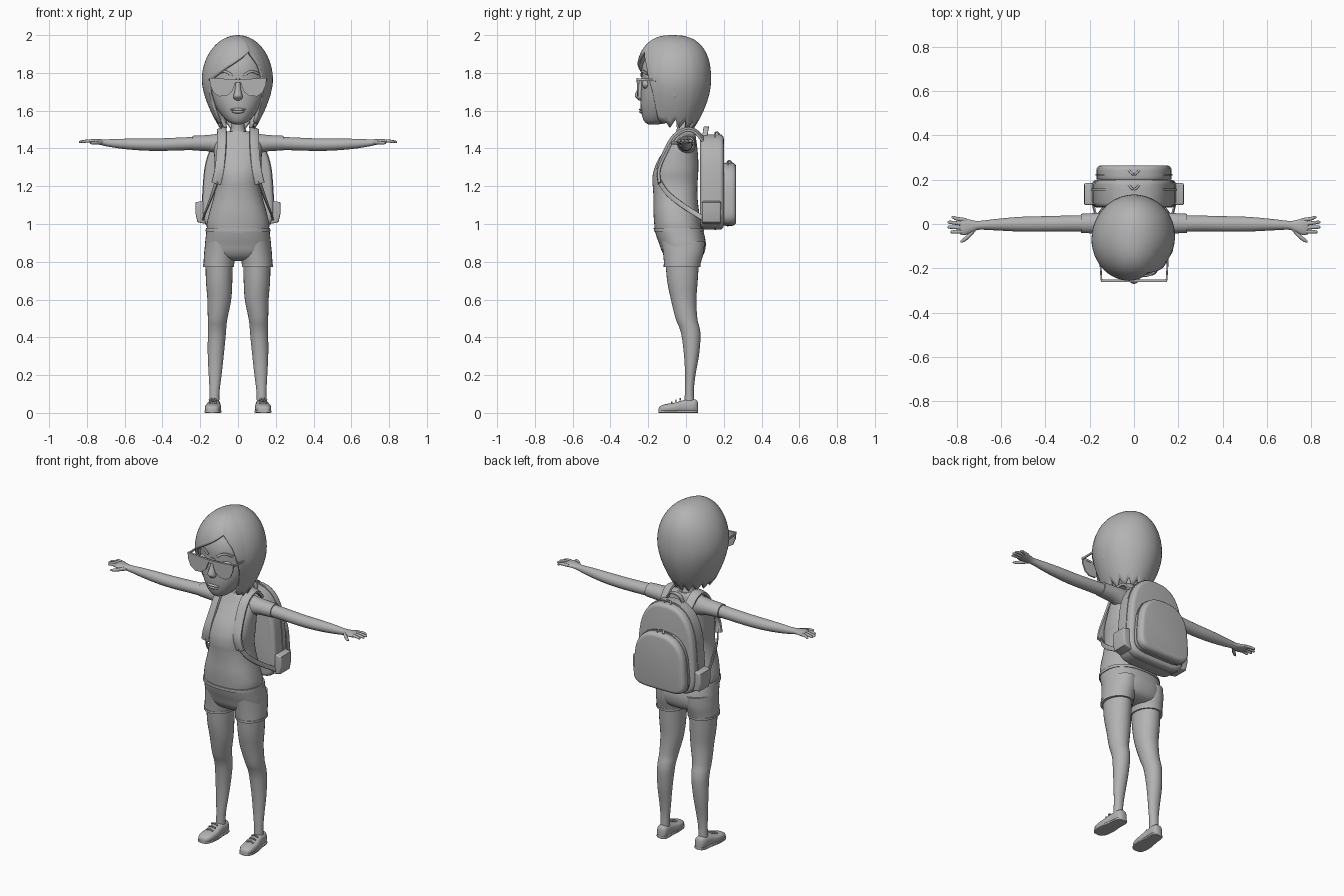
import bpy, bmesh, math
from mathutils import Vector

if "Cube" in bpy.data.objects:
    bpy.data.objects.remove(bpy.data.objects["Cube"])

grey = bpy.data.materials.new("plain_grey")
grey.diffuse_color = (0.45, 0.45, 0.45, 1)
grey.use_nodes = True
grey.node_tree.nodes["Principled BSDF"].inputs["Base Color"].default_value = grey.diffuse_color


def finish(name, bm, mirror=False, angle=40):
    bmesh.ops.recalc_face_normals(bm, faces=bm.faces)
    me = bpy.data.meshes.new(name)
    bm.to_mesh(me)
    bm.free()
    me.materials.append(grey)
    ob = bpy.data.objects.new(name, me)
    bpy.context.collection.objects.link(ob)
    bpy.ops.object.select_all(action='DESELECT')
    ob.select_set(True)
    bpy.context.view_layer.objects.active = ob
    bpy.ops.object.shade_smooth_by_angle(angle=math.radians(angle))
    if mirror:
        ob.modifiers.new("mirror", 'MIRROR')
    return ob


def spline(rows, steps=4):
    """Smooth curve through rows of numbers."""
    out = []
    for i in range(len(rows) - 1):
        a, b, c, d = rows[max(i - 1, 0)], rows[i], rows[i + 1], rows[min(i + 2, len(rows) - 1)]
        for k in range(steps):
            t = k / steps
            out.append([0.5 * (2 * q + (r - p) * t + (2 * p - 5 * q + 4 * r - s) * t * t
                               + (3 * q - p - 3 * r + s) * t ** 3) for p, q, r, s in zip(a, b, c, d)])
    return out + [list(rows[-1])]


def skin(name, rings, n=28, p=2.0, **kw):
    """Skin closed rings given as (centre, half axis u, half axis v)."""
    bm = bmesh.new()
    loops = []
    for c, u, v in rings:
        loop = []
        for i in range(n):
            a = 2 * math.pi * i / n
            cs, sn = math.cos(a), math.sin(a)
            loop.append(bm.verts.new(c + u * math.copysign(abs(cs) ** (2 / p), cs)
                                     + v * math.copysign(abs(sn) ** (2 / p), sn)))
        loops.append(loop)
    for a, b in zip(loops, loops[1:]):
        for i in range(n):
            bm.faces.new((a[i], a[(i + 1) % n], b[(i + 1) % n], b[i]))
    bm.faces.new(loops[0])
    bm.faces.new(loops[-1])
    return finish(name, bm, **kw)


def upright(name, rows, **kw):
    """Rows: z, centre x, half width, front y, back y."""
    skin(name, [(Vector((x, (f + b) / 2, z)), Vector((w, 0, 0)), Vector((0, (b - f) / 2, 0)))
                for z, x, w, f, b in spline(rows)], **kw)


def sideways(name, rows, **kw):
    """Rows: x, centre y, centre z, half depth, half height."""
    skin(name, [(Vector((x, y, z)), Vector((0, a, 0)), Vector((0, 0, b)))
                for x, y, z, a, b in spline(rows)], **kw)


def ribbon(name, pts, width, thick, axis, n=12, p=4, **kw):
    """Sweep a flat band; axis(point) gives the direction of its thickness."""
    pts = [Vector(q) for q in spline(pts)]
    rings = []
    for i, q in enumerate(pts):
        t = (pts[min(i + 1, len(pts) - 1)] - pts[max(i - 1, 0)]).normalized()
        w = t.cross(axis(q)).normalized()
        rings.append((q, w * width, w.cross(t) * thick))
    skin(name, rings, n=n, p=p, **kw)


def slab(name, outline, y0, y1, bevel=0.0, **kw):
    """Extrude an x-z outline from y0 to y1."""
    bm = bmesh.new()
    face = bm.faces.new([bm.verts.new((x, y0, z)) for x, z in outline])
    new = bmesh.ops.extrude_face_region(bm, geom=[face])['geom']
    bmesh.ops.translate(bm, vec=(0, y1 - y0, 0), verts=[g for g in new if isinstance(g, bmesh.types.BMVert)])
    if bevel:
        edges = [e for e in bm.edges if abs(e.verts[0].co.y - e.verts[1].co.y) < 1e-5]
        bmesh.ops.bevel(bm, geom=edges, offset=bevel, segments=4, profile=0.5, affect='EDGES')
    return finish(name, bm, **kw)


def ball(name, c, r, **kw):
    bm = bmesh.new()
    bmesh.ops.create_uvsphere(bm, u_segments=20, v_segments=12, radius=1)
    for v in bm.verts:
        v.co = Vector(c) + Vector(v.co[i] * r[i] for i in range(3))
    return finish(name, bm, **kw)


# Torso, neck and shorts
upright("shirt", [(.955, 0, .163, -.163, .088), (1.0, 0, .165, -.168, .08), (1.06, 0, .152, -.172, .07),
                  (1.13, 0, .132, -.172, .062), (1.19, 0, .119, -.175, .06), (1.23, 0, .118, -.178, .062),
                  (1.28, 0, .124, -.172, .065), (1.34, 0, .125, -.148, .065), (1.40, 0, .127, -.108, .06),
                  (1.44, 0, .12, -.08, .055), (1.47, 0, .095, -.062, .05), (1.49, 0, .055, -.05, .042)], n=40, p=2.3)
upright("neck", [(1.44, 0, .065, -.06, .045), (1.49, 0, .042, -.05, .035), (1.53, 0, .035, -.05, .025),
                 (1.62, 0, .038, -.06, .02)])
upright("shorts", [(.975, 0, .166, -.168, .088), (.93, 0, .171, -.155, .1), (.89, 0, .175, -.14, .105),
                   (.85, 0, .172, -.125, .098), (.82, 0, .14, -.1, .08), (.805, 0, .08, -.06, .05)], n=40, p=2.4)
upright("waistband", [(.978, 0, .17, -.171, .092), (.96, 0, .172, -.17, .096)], n=40, p=2.4)
upright("shorts_leg", [(.91, .092, .08, -.13, .1), (.85, .095, .084, -.122, .094), (.80, .1, .082, -.117, .08),
                       (.775, .103, .08, -.115, .074)], mirror=True)
upright("shorts_cuff", [(.785, .103, .083, -.118, .078), (.772, .103, .083, -.118, .077)], mirror=True)

# Legs and shoes
upright("leg", [(.82, .1, .072, -.11, .07), (.7, .1, .07, -.1, .062), (.6, .099, .063, -.08, .055),
                (.5, .108, .052, -.055, .06), (.45, .111, .049, -.035, .072), (.4, .113, .047, -.022, .077),
                (.3, .118, .042, -.01, .068), (.2, .121, .034, -.005, .05), (.12, .124, .027, -.006, .042),
                (.04, .126, .026, -.008, .044)], mirror=True)
shoe = [(-.145, .012, .022), (-.138, .028, .035), (-.11, .04, .046), (-.06, .042, .054),
        (-.01, .035, .068), (.035, .033, .072), (.056, .026, .068), (.064, .012, .05)]
for part, lift, grow in (("shoe", 1, 0), ("shoe_sole", 0, .003)):
    skin(part, [(Vector((.128 - .06 * y, y, h / 2)), Vector((w + grow, 0, 0)), Vector((0, 0, h / 2)))
                for y, w, h in [(y, w, h if lift else .014) for y, w, h in spline(shoe)]],
         p=2.6 if lift else 6, mirror=True)
for k in range(3):
    y = -.075 + .022 * k
    ribbon("shoe_lace", [(.112, y, .051 + .009 * k), (.133, y, .057 + .009 * k), (.154, y, .051 + .009 * k)],
           .004, .004, lambda q: Vector((0, 0, 1)), mirror=True)

# Sleeves, arms and hands
sideways("sleeve", [(.06, 0, 1.42, .05, .062), (.11, .002, 1.425, .05, .052), (.16, .003, 1.428, .047, .043),
                    (.24, .003, 1.428, .043, .039)], mirror=True)
sideways("arm", [(.2, .002, 1.428, .038, .035), (.3, .002, 1.424, .036, .034), (.42, 0, 1.42, .035, .033),
                 (.52, -.001, 1.421, .033, .031), (.62, -.003, 1.425, .026, .026), (.7, -.006, 1.43, .02, .018),
                 (.73, -.01, 1.434, .027, .015), (.765, -.012, 1.437, .038, .013), (.785, -.011, 1.437, .036, .009)],
         mirror=True)
for k, (y0, y1, tip) in enumerate([(.018, .03, .825), (.0, .008, .842), (-.017, -.014, .842), (-.034, -.036, .83)]):
    sideways("finger", [(.76, y0, 1.437, .009, .009), (.8, (y0 + y1) / 2, 1.439, .0085, .008),
                        (tip - .008, y1, 1.435, .007, .0065), (tip, y1, 1.434, .003, .003)], n=12, mirror=True)
sideways("thumb", [(.715, -.018, 1.432, .013, .011), (.74, -.047, 1.431, .013, .010),
                   (.768, -.071, 1.429, .010, .008), (.784, -.08, 1.428, .004, .004)], n=12, mirror=True)

# Head and face
upright("head", [(1.528, 0, .018, -.2, -.14), (1.54, 0, .05, -.218, -.09), (1.57, 0, .082, -.232, -.04),
                 (1.62, 0, .118, -.24, .02), (1.68, 0, .146, -.24, .07), (1.75, 0, .158, -.236, .095),
                 (1.82, 0, .155, -.236, .09), (1.88, 0, .135, -.215, .065), (1.93, 0, .09, -.17, .02),
                 (1.95, 0, .03, -.1, -.04)], n=36, p=2.1)
upright("nose", [(1.655, 0, .012, -.25, -.22), (1.668, 0, .024, -.264, -.22), (1.682, 0, .023, -.271, -.22),
                 (1.72, 0, .015, -.256, -.22), (1.77, 0, .012, -.244, -.22)], n=16)
ball("upper_lip", (0, -.234, 1.606), (.04, .014, .008))
ball("lower_lip", (0, -.233, 1.594), (.033, .015, .009))
ball("eye", (.07, -.212, 1.74), (.035, .022, .024), mirror=True)
ribbon("eyebrow", [(.03, -.236, 1.785), (.07, -.23, 1.808), (.11, -.203, 1.795)], .007, .005,
       lambda q: Vector((0, 1, 0)), mirror=True)
ball("ear", (.158, -.06, 1.7), (.016, .025, .04), mirror=True)

# Glasses
slab("lens", [(.012, 1.755), (.05, 1.765), (.15, 1.772), (.147, 1.735), (.13, 1.695), (.1, 1.676),
              (.06, 1.678), (.032, 1.7), (.018, 1.735)], -.26, -.252, mirror=True)
slab("glasses_bar", [(-.15, 1.774), (0, 1.764), (.15, 1.774), (.15, 1.762), (0, 1.748), (-.15, 1.762)], -.263, -.251)
ribbon("glasses_temple", [(.147, -.255, 1.764), (.152, -.17, 1.762), (.157, -.06, 1.755)], .006, .004,
       lambda q: Vector((1, 0, 0)), mirror=True)

# Hair: shell whose lower edge follows the parted fringe, side locks and ragged back
hem_line = [(-180, 1.515), (-75, 1.53), (-62, 1.535), (-57, 1.69), (-50, 1.76), (-20, 1.825), (5, 1.875),
            (24, 1.915), (40, 1.84), (50, 1.73), (58, 1.54), (70, 1.53), (180, 1.515)]


def hem(a):
    for (a0, z0), (a1, z1) in zip(hem_line, hem_line[1:]):
        if a <= a1:
            z = z0 + (z1 - z0) * (a - a0) / (a1 - a0)
            break
    return z + (.045 * abs((a / 24) % 1 - .5) * 2 - .02 if abs(a) > 72 else 0)


def hair_point(a, z):
    if z > 1.76:
        s = min((z - 1.76) / .24, 1)
        w, k = .192 * math.sqrt(1 - s * s), (1 - s ** 2.5) ** .4
        f, b = -.195 * k, .203 * k
    else:
        d = (1.76 - z) / .26
        w, f, b = .192 - .1 * d ** 1.6, -.195 + .05 * d, .203 - .095 * d ** 1.8
    r = math.radians(a)
    part = 1 - .07 * max(0, 1 - abs(a - 62) / 60) if a > 24 else 1
    c = math.cos(r)
    return (w * math.sin(r) * part, -.07 + (f * c if c > 0 else -b * c) * part, z)


bm = bmesh.new()
cols, rows = 120, 20
grid = [[bm.verts.new(hair_point(a, 2 - (2 - hem(a)) * (1 - math.cos(math.pi / 2 * j / rows))))
         for j in range(rows + 1)] for a in (-180 + 360 * i / cols for i in range(cols))]
for i in range(cols):
    g, h = grid[i], grid[(i + 1) % cols]
    for j in range(rows):
        bm.faces.new((g[j], h[j], h[j + 1], g[j + 1]))
bmesh.ops.remove_doubles(bm, verts=bm.verts, dist=1e-5)
hair = finish("hair", bm, angle=50)
solid = hair.modifiers.new("thickness", 'SOLIDIFY')
solid.thickness, solid.offset = .016, -1


# Backpack
def arch(bottom, top, w0, w1, n=40):
    """Rounded outline, wider at the bottom, with a domed top."""
    pts, h = [], (top - bottom) / 2
    for i in range(n):
        a = 2 * math.pi * i / n
        c, s = math.cos(a), math.sin(a)
        p = 2.6 if s > 0 else 5
        v = math.copysign(abs(s) ** (2 / p), s)
        w = w0 + (w1 - w0) * (v + 1) / 2
        pts.append((w * math.copysign(abs(c) ** (2 / p), c), bottom + h + h * v))
    return pts


slab("backpack_body", arch(.97, 1.475, .2, .165), .075, .2, .022)
slab("backpack_zip", arch(.967, 1.48, .203, .168), .15, .16)
slab("backpack_pocket", arch(.99, 1.325, .178, .15), .19, .265, .022)
slab("pocket_zip", arch(.987, 1.329, .181, .153), .218, .226)
slab("side_pocket", [(.17, 1.0), (.215, 1.01), (.226, 1.06), (.224, 1.115), (.17, 1.125)], .085, .185, .01, mirror=True)
ribbon("carry_handle", [(-.05, .1, 1.465), (-.035, .105, 1.5), (0, .108, 1.512), (.035, .105, 1.5), (.05, .1, 1.465)],
       .014, .005, lambda q: Vector((q.x * 2, 0, .05)))
for y, z in ((.155, 1.482), (.222, 1.331)):
    for s in (-1, 1):
        ribbon("zip_pull", [(0, y, z), (s * .012, y + .008, z + .004), (s * .022, y + .02, z - .006)], .005, .004,
               lambda q: Vector((0, 0, 1)))
ribbon("shoulder_strap", [(.08, .095, 1.44), (.085, .05, 1.49), (.085, 0, 1.5), (.085, -.06, 1.465),
                          (.088, -.108, 1.385), (.098, -.145, 1.29), (.115, -.14, 1.215)], .026, .009,
       lambda q: Vector((q.x * .4, q.y - .02, (q.z - 1.38) * 1.2)), mirror=True)
ribbon("strap_webbing", [(.112, -.143, 1.23), (.133, -.1, 1.165), (.158, -.02, 1.1), (.185, .09, 1.03)], .013, .004,
       lambda q: Vector((q.x, q.y * .6, 0)), mirror=True)
